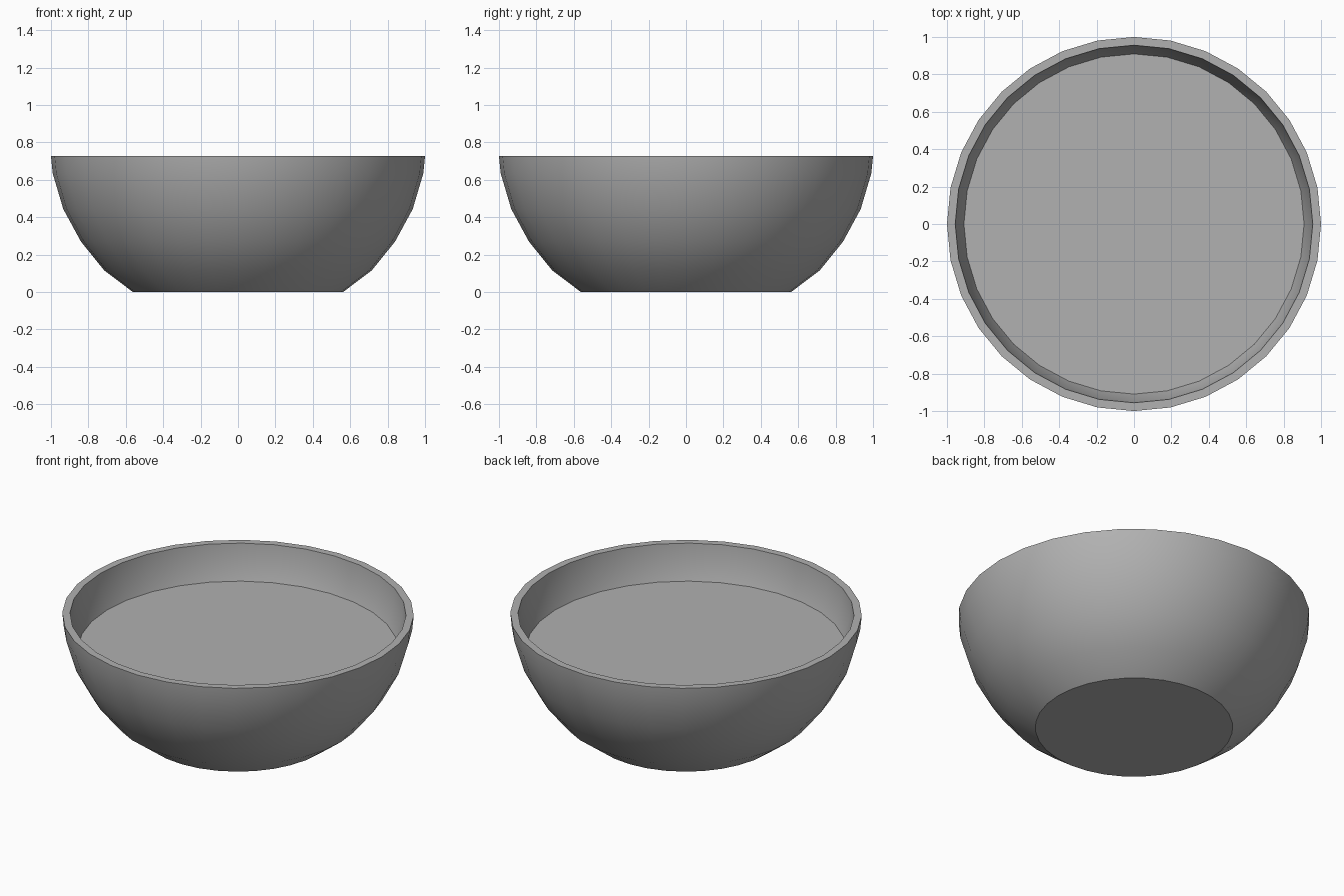
import bpy, bmesh, math

if "Cube" in bpy.data.objects:
    bpy.data.objects.remove(bpy.data.objects["Cube"])

SIDES = 32

# Mid-grey material shared by both parts
grey = bpy.data.materials.new("grey")
grey.diffuse_color = (0.44, 0.44, 0.44, 1)
grey.use_nodes = True
grey.node_tree.nodes["Principled BSDF"].inputs["Base Color"].default_value = grey.diffuse_color


def make_object(name, bm, smooth):
    bmesh.ops.recalc_face_normals(bm, faces=bm.faces)
    mesh = bpy.data.meshes.new(name)
    bm.to_mesh(mesh)
    bm.free()
    mesh.materials.append(grey)
    obj = bpy.data.objects.new(name, mesh)
    bpy.context.collection.objects.link(obj)
    if smooth:
        bpy.ops.object.select_all(action='DESELECT')
        obj.select_set(True)
        bpy.context.view_layer.objects.active = obj
        bpy.ops.object.shade_smooth_by_angle(angle=math.radians(30))
    return obj


def ring(bm, radius, z):
    return [bm.verts.new((radius * math.cos(2 * math.pi * i / SIDES),
                          radius * math.sin(2 * math.pi * i / SIDES), z))
            for i in range(SIDES)]


# Bowl: outer wall up to the rim, then the inner wall back down
profile = [(0.562, 0), (0.715, 0.115), (0.84, 0.27), (0.934, 0.443),
           (0.991, 0.635), (1.0, 0.727),
           (0.956, 0.727), (0.947, 0.64), (0.895, 0.46), (0.80, 0.297),
           (0.685, 0.147), (0.54, 0.045)]
bm = bmesh.new()
rings = [ring(bm, r, z) for r, z in profile]
for lower, upper in zip(rings, rings[1:]):
    for i in range(SIDES):
        j = (i + 1) % SIDES
        bm.faces.new((lower[i], lower[j], upper[j], upper[i]))
bm.faces.new(rings[0])
bm.faces.new(rings[-1])
make_object("bowl", bm, True)

# Flat surface of the contents, meeting the inner wall
bm = bmesh.new()
bm.faces.new(ring(bm, 0.911, 0.51))
make_object("contents_surface", bm, False)
